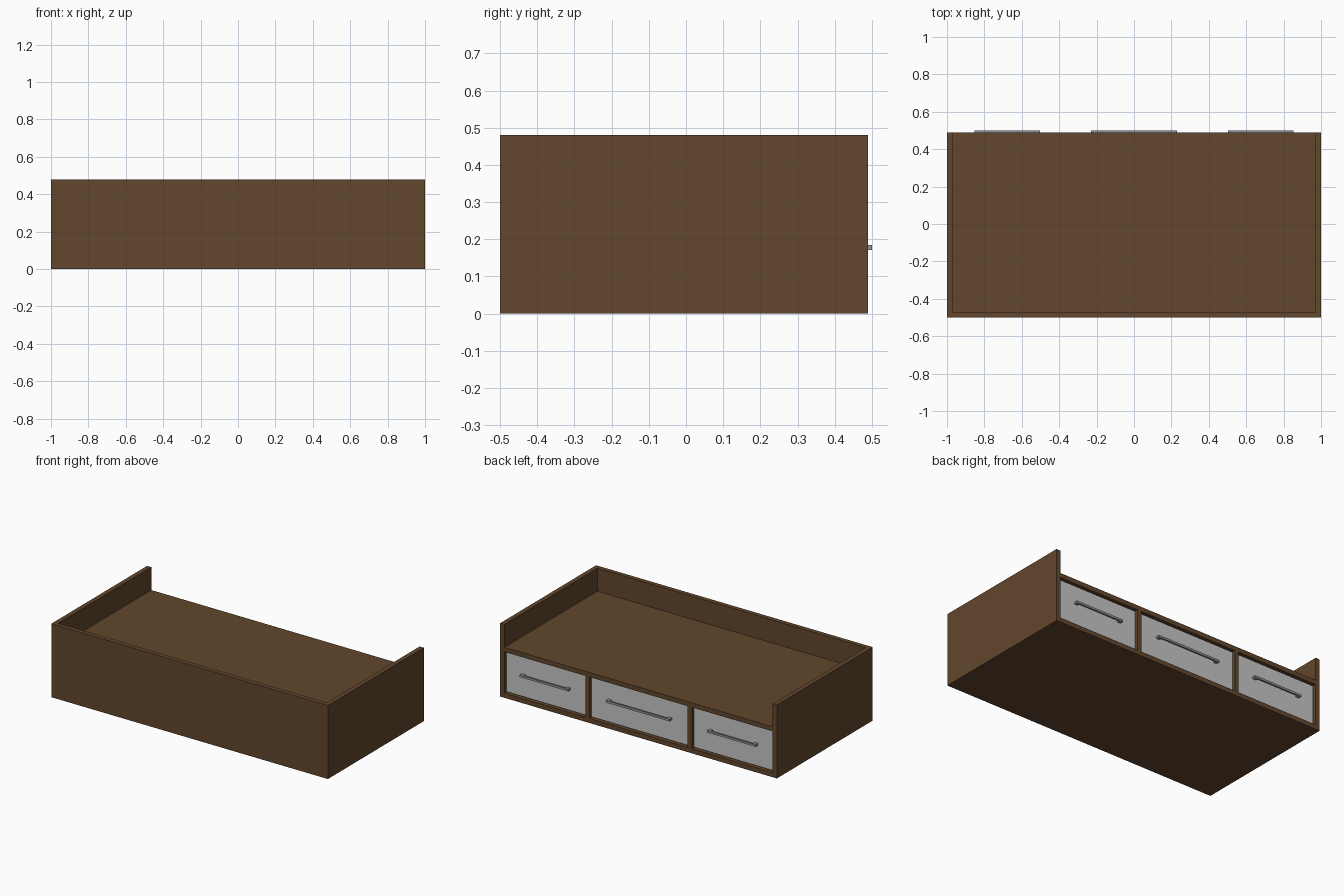
import bpy, bmesh
from mathutils import Vector

if "Cube" in bpy.data.objects:
    bpy.data.objects.remove(bpy.data.objects["Cube"])


def material(name, rgb):
    m = bpy.data.materials.new(name)
    m.diffuse_color = (*rgb, 1)
    m.use_nodes = True
    m.node_tree.nodes["Principled BSDF"].inputs["Base Color"].default_value = m.diffuse_color
    return m


WOOD = material("brown wood", (0.122, 0.062, 0.026))
GREY = material("light grey drawer", (0.57, 0.57, 0.57))
METAL = material("grey metal", (0.30, 0.30, 0.30))


def make(name, boxes, mat, bevel=0):
    """One object from a list of (min corner, max corner) boxes."""
    bm = bmesh.new()
    for lo, hi in boxes:
        lo, hi = Vector(lo), Vector(hi)
        verts = bmesh.ops.create_cube(bm, size=1)["verts"]
        for v in verts:
            v.co = Vector(c * s for c, s in zip(v.co, hi - lo)) + (lo + hi) / 2
    me = bpy.data.meshes.new(name)
    bm.to_mesh(me)
    bm.free()
    me.materials.append(mat)
    ob = bpy.data.objects.new(name, me)
    bpy.context.collection.objects.link(ob)
    if bevel:
        mod = ob.modifiers.new("bevel", "BEVEL")
        mod.width, mod.segments = bevel, 2
    return ob


T = 0.03            # board thickness
F, B = -0.5, 0.49   # front and back of the carcass
H, DECK = 0.48, 0.33

# Long panel, end panels, deck and base
make("long_panel", [((-1, F, 0), (1, F + T, H))], WOOD)
make("left_end_panel", [((-1, F + T, 0), (-1 + T, B, H))], WOOD)
make("right_end_panel", [((1 - T, F + T, 0), (1, B, H))], WOOD)
make("deck", [((-1 + T, F + T, DECK - T), (1 - T, B, DECK))], WOOD)
make("base", [((-1 + T, F + T, 0), (1 - T, B, T))], WOOD)

# Dividers between the drawers
for side, x in (("left", -0.37), ("right", 0.37)):
    make(side + "_divider",
         [((x - T / 2, F + T, T), (x + T / 2, B, DECK - T))], WOOD)

# Recessed drawers with bar handles
FACE, GAP = 0.475, 0.006
for name, x0, x1, half in (("left", -0.97, -0.385, 0.175),
                           ("middle", -0.355, 0.355, 0.23),
                           ("right", 0.385, 0.97, 0.175)):
    make(name + "_drawer",
         [((x0 + GAP, F + 0.1, T + GAP), (x1 - GAP, FACE, DECK - T - GAP))], GREY)
    c, z, r = (x0 + x1) / 2, 0.178, 0.007
    posts = [((c + s * (half - 0.012) - 0.012, FACE, z - r),
              (c + s * (half - 0.012) + 0.012, B + 0.002, z + r)) for s in (-1, 1)]
    make(name + "_handle",
         posts + [((c - half, B, z - r), (c + half, 0.5, z + r))], METAL)
